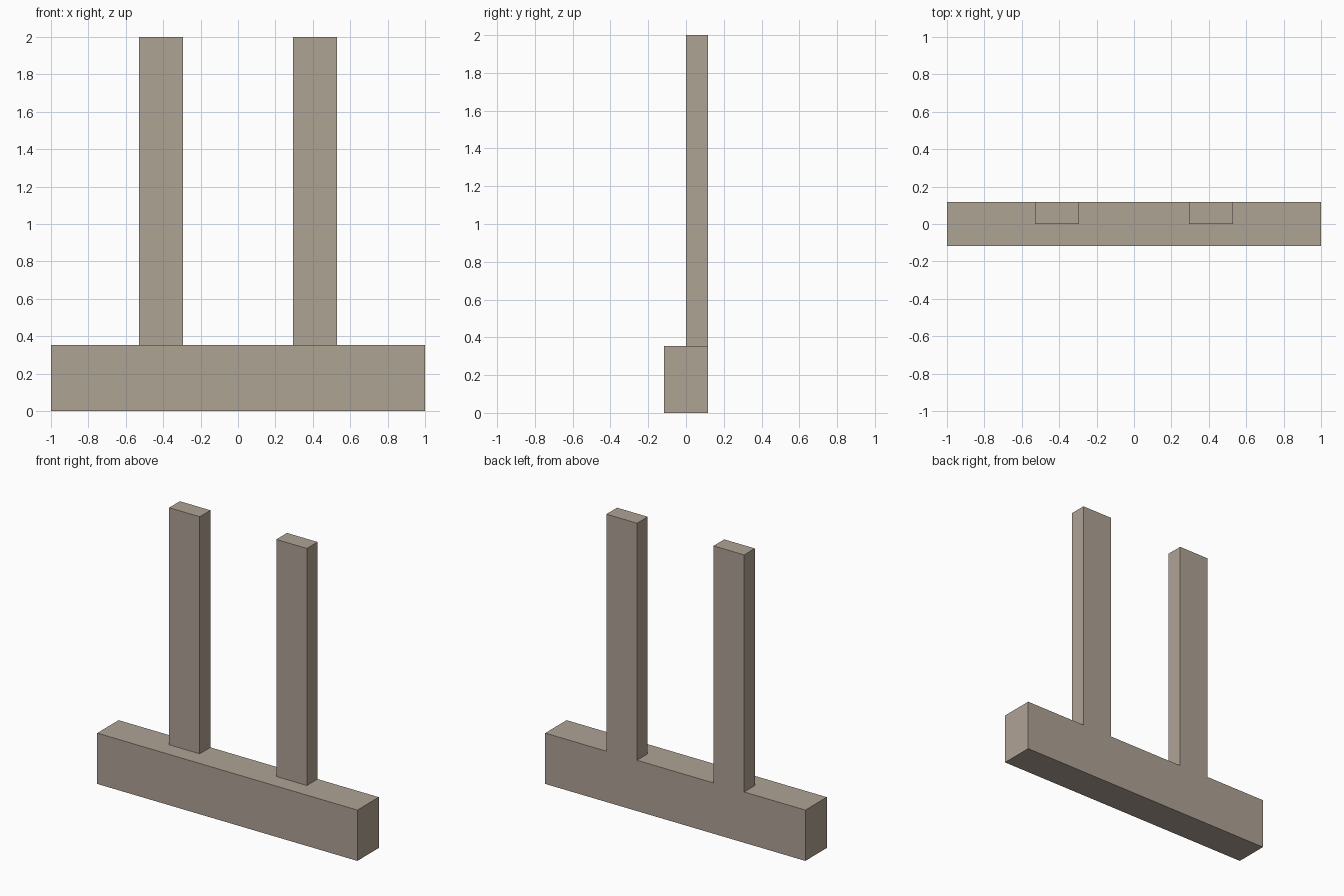
import bpy
import bmesh

if "Cube" in bpy.data.objects:
    bpy.data.objects.remove(bpy.data.objects["Cube"])

U = 2 / 17  # module: the model is 17 modules long and 17 high

stone = bpy.data.materials.new("warm_grey")
stone.diffuse_color = (0.429, 0.366, 0.301, 1)
stone.use_nodes = True
stone.node_tree.nodes["Principled BSDF"].inputs["Base Color"].default_value = stone.diffuse_color


def box(name, lo, hi):
    """Box between two corners, given in modules."""
    bm = bmesh.new()
    bmesh.ops.create_cube(bm, size=1)
    for v in bm.verts:
        v.co = [(a if c < 0 else b) * U for c, a, b in zip(v.co, lo, hi)]
    mesh = bpy.data.meshes.new(name)
    bm.to_mesh(mesh)
    bm.free()
    mesh.materials.append(stone)
    obj = bpy.data.objects.new(name, mesh)
    bpy.context.collection.objects.link(obj)
    return obj


# Long base beam
box("base_beam", (-8.5, -1, 0), (8.5, 1, 3))

# Two uprights, flush with the back of the beam
for side, x in (("left", -3.5), ("right", 3.5)):
    box(side + "_post", (x - 1, 0, 3), (x + 1, 1, 17))
